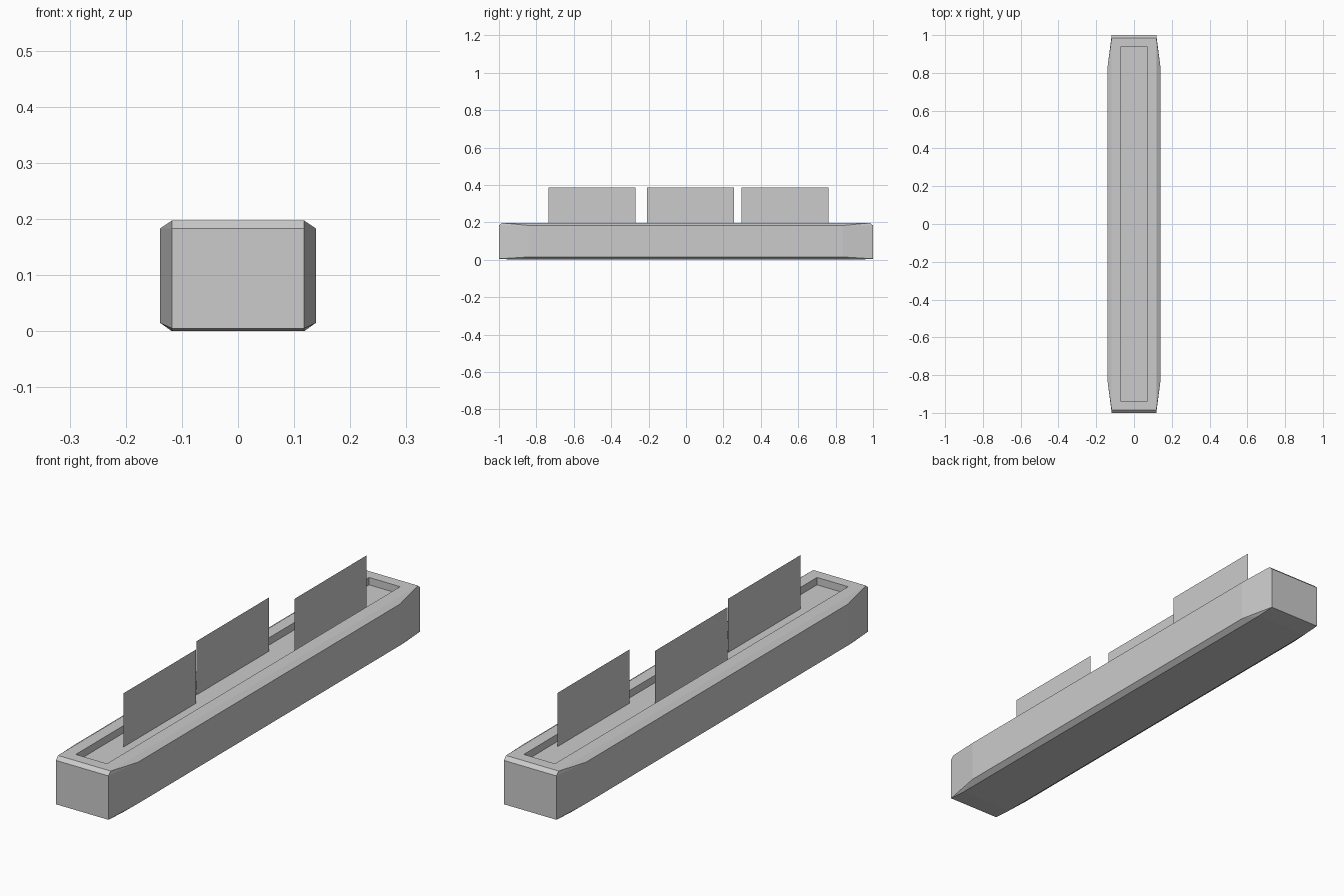
import bpy, bmesh, math

if "Cube" in bpy.data.objects:
    bpy.data.objects.remove(bpy.data.objects["Cube"])

END_X, SIDE_X = 0.118, 0.139      # half widths at the ends and the middle
TAPER_Y, TOP_Y = 0.84, 0.985      # start of the end taper, end of the top face
LOW, HIGH, TOP = 0.015, 0.183, 0.197
IN_X, IN_Y, FLOOR = 0.07, 0.94, 0.167


def finish(bm, name):
    mesh = bpy.data.meshes.new(name)
    bm.to_mesh(mesh)
    bm.free()
    obj = bpy.data.objects.new(name, mesh)
    bpy.context.collection.objects.link(obj)
    return obj


# One quarter of the trough, mirrored over x and y
end_low, end_high = (END_X, 1, 0.005), (END_X, 1, HIGH)
side_low, side_high = (SIDE_X, TAPER_Y, LOW), (SIDE_X, TAPER_Y, HIGH)
base, top = (END_X, 0.92, 0), (END_X, TOP_Y, TOP)
rim, floor = (IN_X, IN_Y, TOP), (IN_X, IN_Y, FLOOR)


def cx(p):
    return (0, p[1], p[2])


def cy(p):
    return (p[0], 0, p[2])


quarter = [
    (cx(end_low), end_low, end_high, cx(end_high)),           # end wall
    (end_low, side_low, side_high, end_high),                 # tapered wall
    (side_low, cy(side_low), cy(side_high), side_high),       # long wall
    (cx(end_high), end_high, top, cx(top)),                   # end bevel
    (end_high, side_high, top),                               # corner bevel
    (side_high, cy(side_high), cy(top), top),                 # long bevel
    (cx(top), top, rim, cx(rim)), (top, cy(top), cy(rim), rim),    # rim
    (cx(rim), rim, floor, cx(floor)), (rim, cy(rim), cy(floor), floor),
    (cx(floor), floor, cy(floor), (0, 0, FLOOR)),             # recess floor
    (side_low, cy(side_low), cy(base), base),                 # lower bevel
    (end_low, side_low, base),
    (cx(end_low), end_low, base, cx(base)),                   # underside
    (cx(base), base, cy(base), (0, 0, 0)),
]
bm = bmesh.new()
for sx in (1, -1):
    for sy in (1, -1):
        for face in quarter:
            bm.faces.new([bm.verts.new((x * sx, y * sy, z)) for x, y, z in face])
bmesh.ops.remove_doubles(bm, verts=bm.verts, dist=1e-5)
bmesh.ops.recalc_face_normals(bm, faces=bm.faces)
bmesh.ops.dissolve_limit(bm, angle_limit=math.radians(0.5), verts=bm.verts, edges=bm.edges)
finish(bm, "trough")

# Three thin upright cards, staggered across the recess
for i, (x, y) in enumerate([(0.0, -0.502), (-0.04, 0.024), (0.044, 0.53)]):
    bm = bmesh.new()
    h = 0.232
    bm.faces.new([bm.verts.new(p) for p in (
        (x, y - h, FLOOR), (x, y + h, FLOOR), (x, y + h, 0.385), (x, y - h, 0.385))])
    finish(bm, f"plant_card_{i + 1}")
